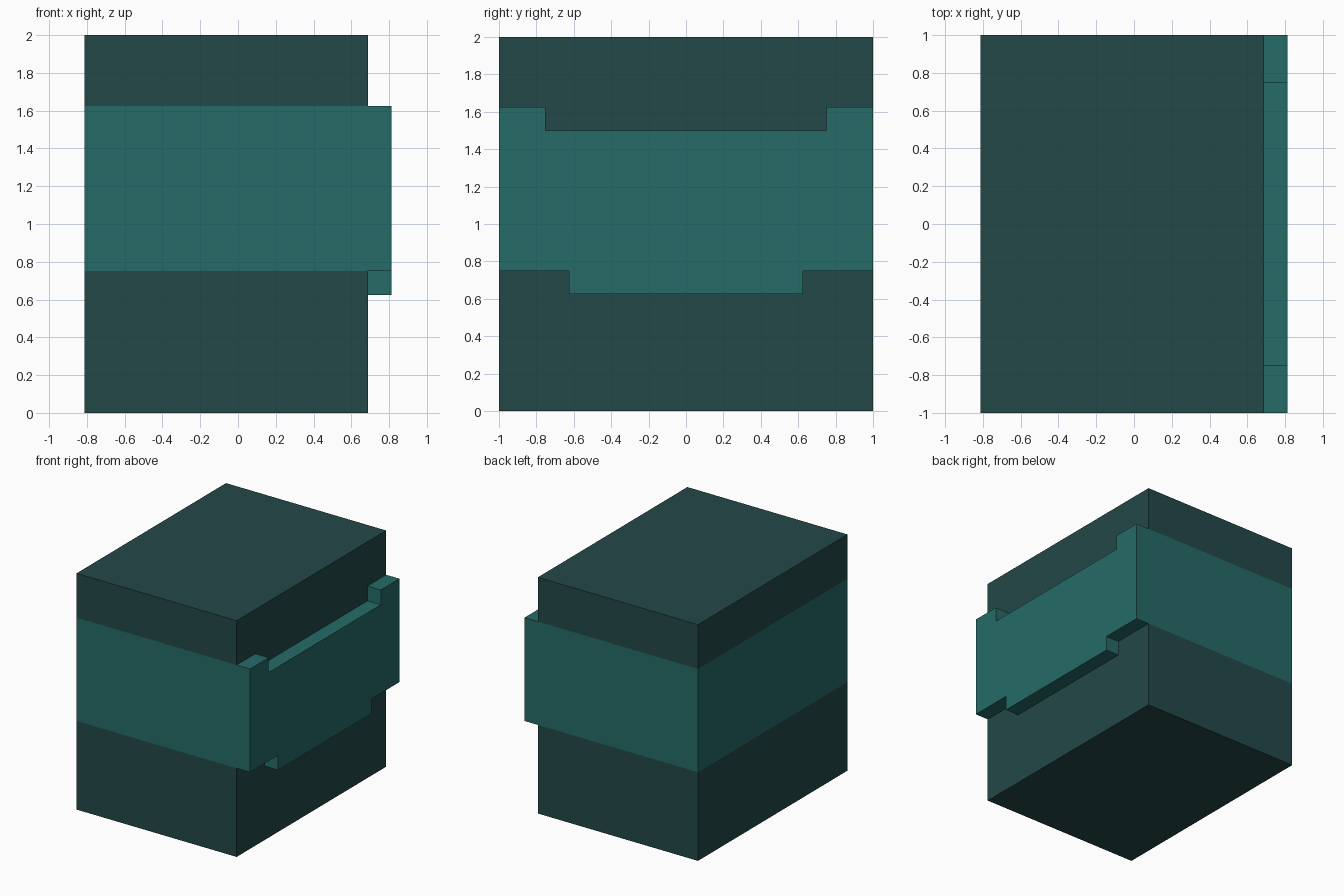
import bpy, bmesh
from mathutils import Vector

if "Cube" in bpy.data.objects:
    bpy.data.objects.remove(bpy.data.objects["Cube"])

BACK, WALL, FRONT = -0.8125, 0.6875, 0.8125   # x planes
BAND_LOW, BAND_HIGH = 0.75, 1.625             # z limits of the teal band


def material(name, rgb):
    m = bpy.data.materials.new(name)
    m.diffuse_color = (*rgb, 1)
    m.use_nodes = True
    m.node_tree.nodes["Principled BSDF"].inputs["Base Color"].default_value = m.diffuse_color
    return m


dark = material("dark slate", (0.0176, 0.065, 0.0666))
teal = material("teal", (0.0185, 0.145, 0.136))


def finish(bm, name, mats):
    bmesh.ops.recalc_face_normals(bm, faces=bm.faces)
    mesh = bpy.data.meshes.new(name)
    bm.to_mesh(mesh)
    bm.free()
    for m in mats:
        mesh.materials.append(m)
    obj = bpy.data.objects.new(name, mesh)
    bpy.context.collection.objects.link(obj)
    return obj


# Main block: a box cut at the band heights, with the band teal except on the +x wall
bm = bmesh.new()
bmesh.ops.create_cube(bm, size=1)
for v in bm.verts:
    v.co = Vector((BACK if v.co.x < 0 else WALL, v.co.y * 2, v.co.z * 2 + 1))
for z in (BAND_LOW, BAND_HIGH):
    bmesh.ops.bisect_plane(bm, geom=bm.verts[:] + bm.edges[:] + bm.faces[:],
                           plane_co=(0, 0, z), plane_no=(0, 0, 1))
bm.normal_update()
for f in bm.faces:
    in_band = BAND_LOW < f.calc_center_median().z < BAND_HIGH
    if in_band and abs(f.normal.z) < 0.5 and f.normal.x < 0.5:
        f.material_index = 1
finish(bm, "block", [dark, teal])

# Raised front panel: mirrored profile with a notch on top and a tab below
half = [(0.625, 0.625), (0.625, BAND_LOW), (1, BAND_LOW),
        (1, BAND_HIGH), (0.75, BAND_HIGH), (0.75, 1.5)]
profile = half + [(-y, z) for y, z in reversed(half)]
bm = bmesh.new()
face = bm.faces.new([bm.verts.new((WALL, y, z)) for y, z in profile])
ext = bmesh.ops.extrude_face_region(bm, geom=[face], use_keep_orig=True)
bmesh.ops.translate(bm, vec=(FRONT - WALL, 0, 0),
                    verts=[g for g in ext["geom"] if isinstance(g, bmesh.types.BMVert)])
finish(bm, "front_panel", [teal])
